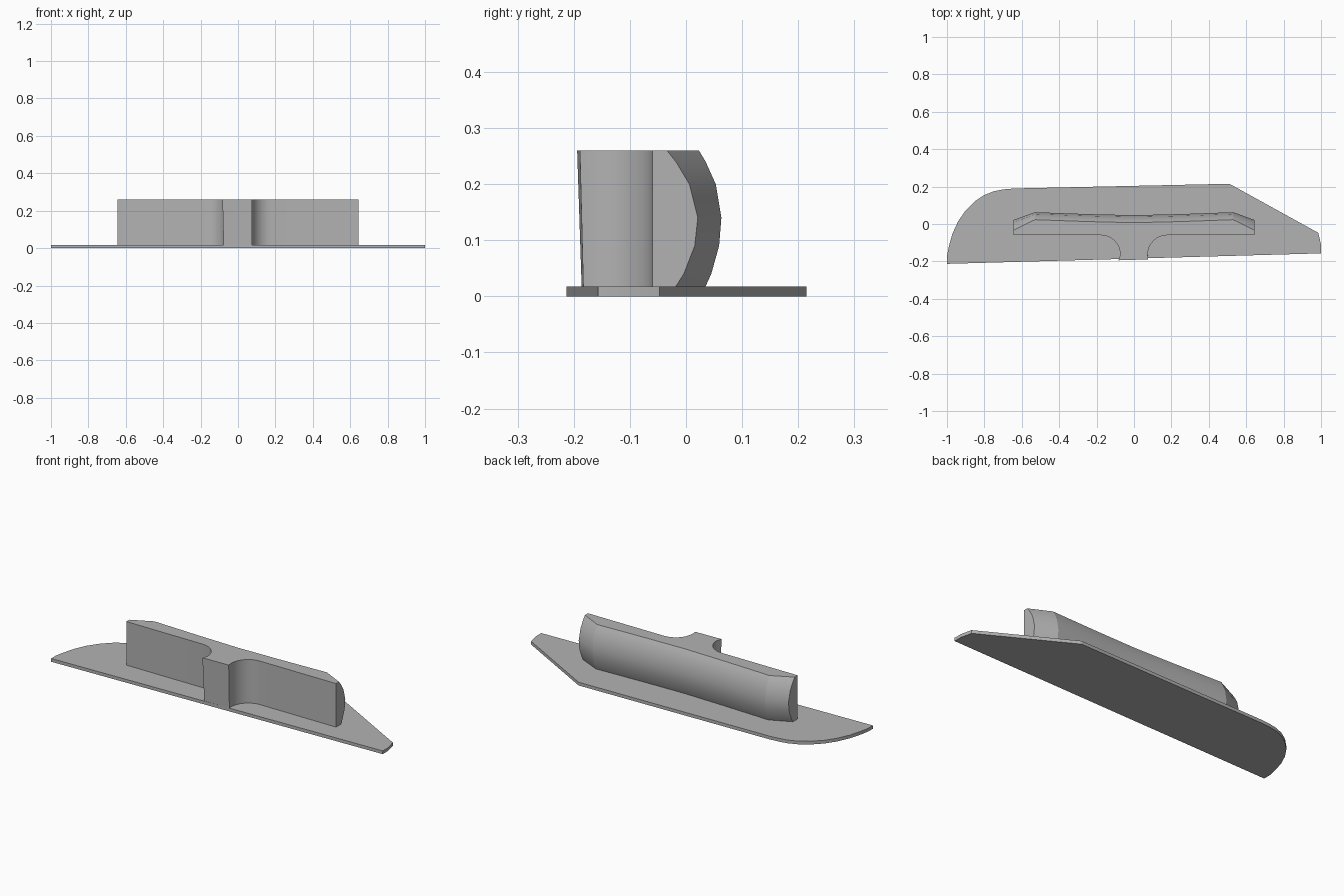
import bpy
import bmesh
import math

cube = bpy.data.objects.get("Cube")
if cube:
    bpy.data.objects.remove(cube, do_unlink=True)

grey = bpy.data.materials.new("plain_grey")
grey.use_nodes = True
grey.diffuse_color = (0.45, 0.45, 0.45, 1)
grey.node_tree.nodes["Principled BSDF"].inputs["Base Color"].default_value = grey.diffuse_color


def stack(name, levels):
    """Skin a stack of matching counter-clockwise outlines, given as (z, points)."""
    bm = bmesh.new()
    rings = [[bm.verts.new((x, y, z)) for x, y in pts] for z, pts in levels]
    n = len(rings[0])
    for low, high in zip(rings, rings[1:]):
        for i in range(n):
            j = (i + 1) % n
            bm.faces.new((low[i], low[j], high[j], high[i]))
    bm.faces.new(rings[0][::-1])
    bm.faces.new(rings[-1])
    bmesh.ops.recalc_face_normals(bm, faces=bm.faces)
    mesh = bpy.data.meshes.new(name)
    bm.to_mesh(mesh)
    bm.free()
    mesh.materials.append(grey)
    obj = bpy.data.objects.new(name, mesh)
    bpy.context.collection.objects.link(obj)
    bpy.ops.object.select_all(action='DESELECT')
    obj.select_set(True)
    bpy.context.view_layer.objects.active = obj
    bpy.ops.object.shade_smooth_by_angle(angle=math.radians(20))
    return obj


# Thin base plate: rounded at one end, tapered at the other
THICK = 0.018
plate = [(-1, -0.213), (1, -0.157), (1, -0.11), (0.985, -0.047), (0.51, 0.215),
         (-0.64, 0.19), (-0.70, 0.185), (-0.75, 0.175), (-0.80, 0.155),
         (-0.85, 0.122), (-0.90, 0.073), (-0.94, 0.015), (-0.97, -0.05),
         (-0.99, -0.12), (-1, -0.17)]
stack("base_plate", [(0, plate), (THICK, plate)])

# Grip: flat front with a filleted stem, bulged back that bends near each end
FRONT, END, BEND = -0.06, 0.645, 0.53


def fillet(side):
    """Quarter curve from the front wall down to the side of the stem."""
    steps = 8
    arc = [(side * (0.176 - 0.103 * math.sin(a)), FRONT - 0.105 + 0.105 * math.cos(a))
           for a in (math.pi / 2 * k / steps for k in range(steps + 1))]
    return arc


def outline(z, y_end, y_bend):
    lean = (z - THICK) / 0.242
    stem = [(-0.077 - 0.006 * lean, -0.186 - 0.008 * lean),
            (0.075, -0.183 - 0.006 * lean)]
    front = [(-END, FRONT)] + fillet(-1) + stem + fillet(1)[::-1] + [(END, FRONT)]
    back = [(END, y_end), (BEND, y_bend), (0.25, y_bend - 0.010), (0, y_bend - 0.016),
            (-0.25, y_bend - 0.010), (-BEND, y_bend), (-END, y_end)]
    return z, front + back


# Height, back depth at the ends, back depth at the bends
profile = [(THICK, -0.018, 0.035), (0.04, -0.004, 0.045), (0.09, 0.0155, 0.059),
           (0.14, 0.021, 0.063), (0.20, 0.006, 0.053), (0.24, -0.018, 0.035),
           (0.26, -0.034, 0.023)]
stack("grip", [outline(*row) for row in profile])
